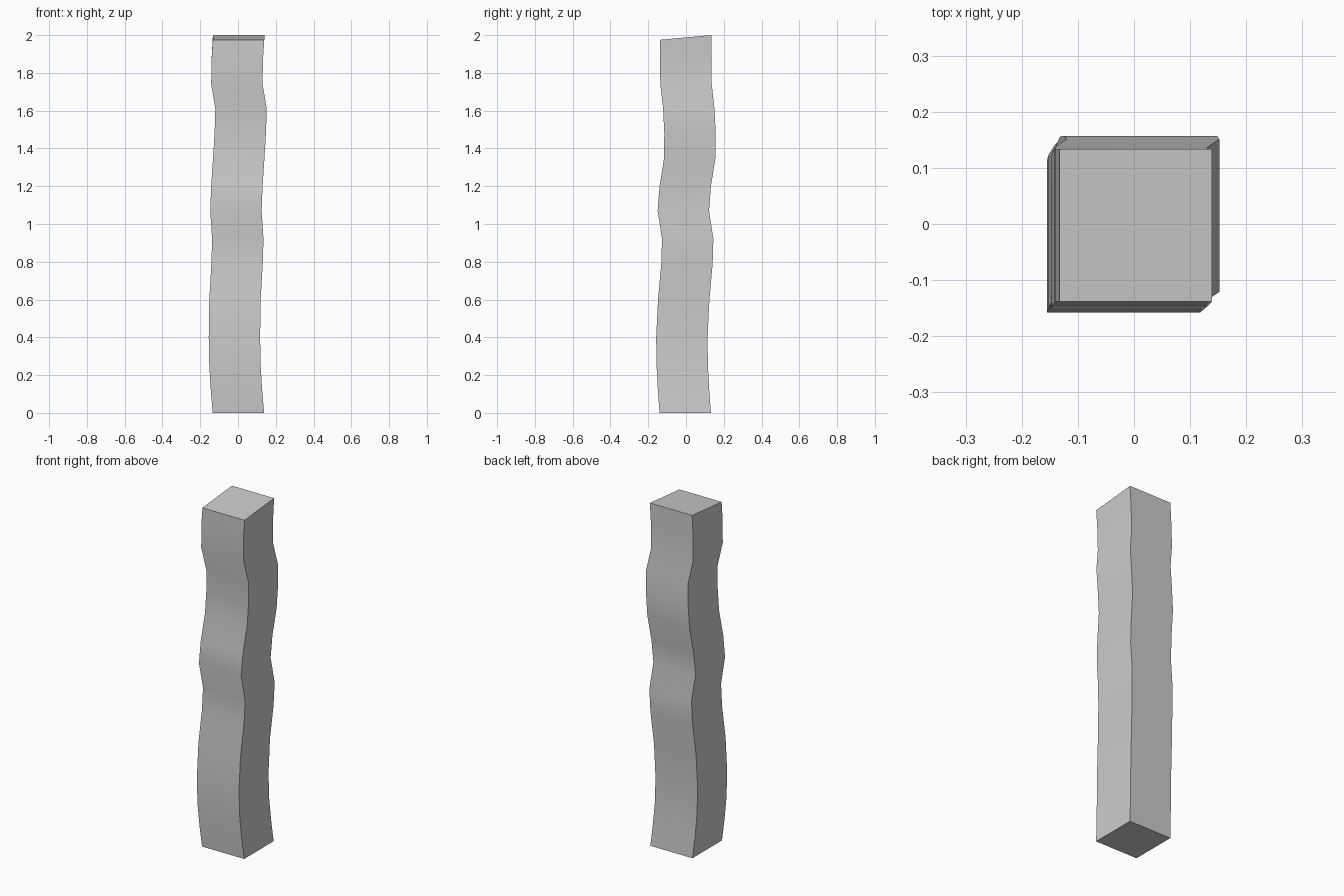
import bpy, bmesh

if "Cube" in bpy.data.objects:
    bpy.data.objects.remove(bpy.data.objects["Cube"])

HALF = 0.136        # half width of the square section
TOP_TILT = 0.0125   # top face rises toward the back

# Centre line of the wavy post: (z, x, y)
path = [
    (0.00, 0.002, -0.004), (0.12, -0.008, -0.013), (0.25, -0.016, -0.020),
    (0.40, -0.019, -0.022), (0.60, -0.016, -0.012), (0.79, -0.005, 0.005),
    (0.92, -0.001, 0.009), (1.07, -0.011, -0.014), (1.20, -0.006, -0.004),
    (1.35, 0.004, 0.020), (1.48, 0.012, 0.021), (1.61, 0.016, 0.015),
    (1.74, -0.006, 0.000), (1.87, -0.004, -0.002), (1.9875, 0.003, -0.002),
]
corners = [(-1, -1), (1, -1), (1, 1), (-1, 1)]

# Wavy post: square rings lofted along the path
bm = bmesh.new()
rings = []
for i, (z, cx, cy) in enumerate(path):
    tilt = TOP_TILT if i == len(path) - 1 else 0
    rings.append([bm.verts.new((cx + sx * HALF, cy + sy * HALF, z + sy * tilt))
                  for sx, sy in corners])
for a, b in zip(rings, rings[1:]):
    for k in range(4):
        n = (k + 1) % 4
        bm.faces.new((a[k], a[n], b[n], b[k]))
bm.faces.new(rings[0][::-1])
bm.faces.new(rings[-1])

mesh = bpy.data.meshes.new("wavy_post")
bm.to_mesh(mesh)
bm.free()
post = bpy.data.objects.new("wavy_post", mesh)
bpy.context.collection.objects.link(post)

# Smooth along the waves, sharp at the corners
bpy.context.view_layer.objects.active = post
post.select_set(True)
bpy.ops.object.shade_smooth_by_angle(angle=0.6)
